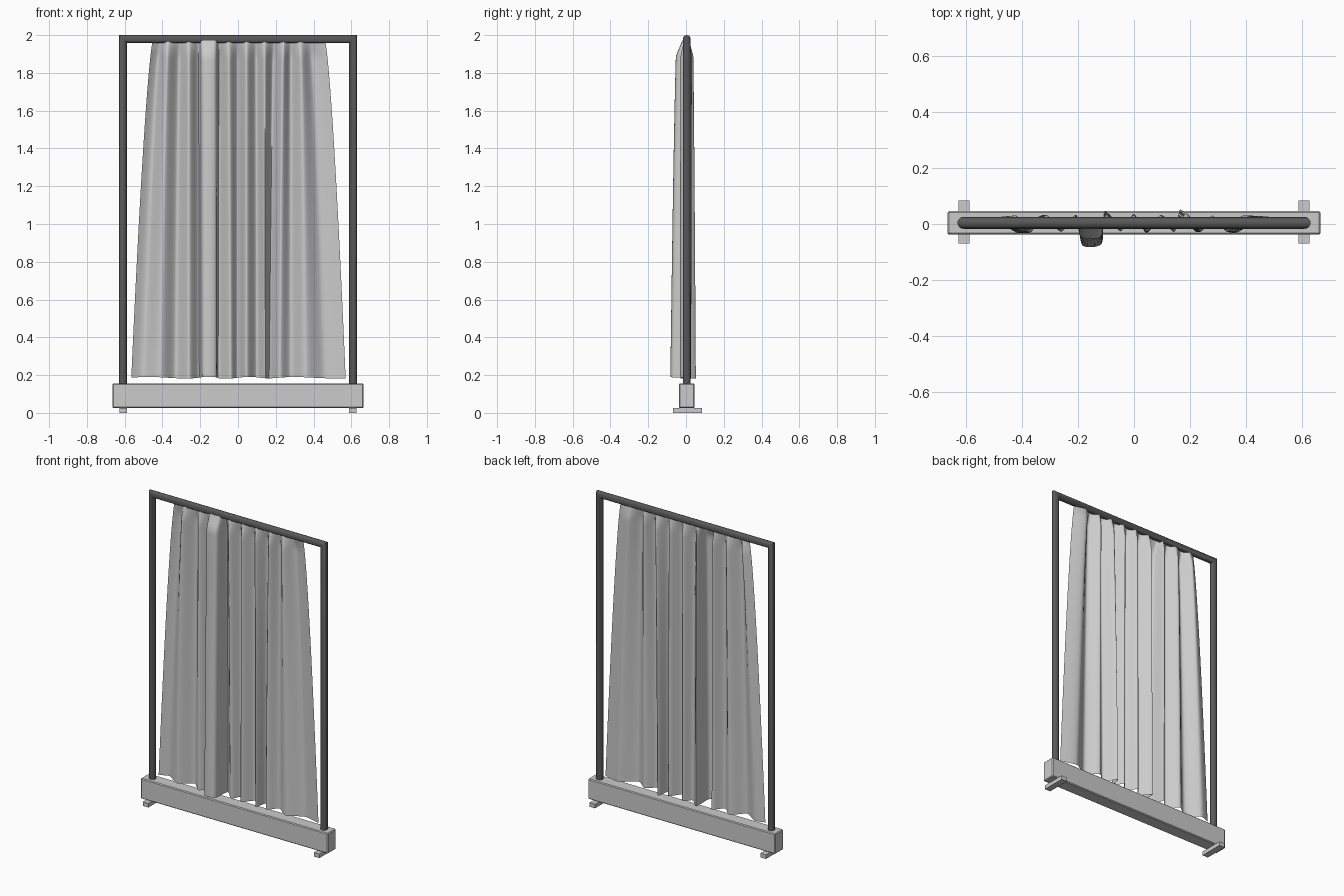
import bpy, bmesh, math
from mathutils import Vector

if "Cube" in bpy.data.objects:
    bpy.data.objects.remove(bpy.data.objects["Cube"])

YC = 0.004  # depth centre of frame and base


def finish(name, bm, smooth=None):
    me = bpy.data.meshes.new(name)
    bm.to_mesh(me)
    bm.free()
    ob = bpy.data.objects.new(name, me)
    bpy.context.collection.objects.link(ob)
    if smooth:
        bpy.ops.object.select_all(action='DESELECT')
        ob.select_set(True)
        bpy.context.view_layer.objects.active = ob
        bpy.ops.object.shade_smooth_by_angle(angle=math.radians(smooth))
    return ob


def box(name, lo, hi, bevel=0.0):
    bm = bmesh.new()
    bmesh.ops.create_cube(bm, size=1)
    lo, hi = Vector(lo), Vector(hi)
    for v in bm.verts:
        v.co = (lo + hi) / 2 + v.co * (hi - lo)
    if bevel:
        bmesh.ops.bevel(bm, geom=bm.edges[:], offset=bevel, segments=1, affect='EDGES')
    return finish(name, bm)


def skin(bm, rows, closed):
    vr = [[bm.verts.new(p) for p in r] for r in rows]
    n = len(vr[0])
    for a, b in zip(vr, vr[1:]):
        for i in range(n if closed else n - 1):
            j = (i + 1) % n
            bm.faces.new((a[i], b[i], b[j], a[j]))
    return vr


# base and feet
box("base_block", (-0.665, YC - 0.042, 0.025), (0.665, YC + 0.042, 0.155), 0.005)
for side, name in ((-1, "foot_left"), (1, "foot_right")):
    x = side * 0.607
    box(name, (x - 0.02, -0.07, 0), (x + 0.02, 0.084, 0.026))

# tubular frame: one round section swept with mitred corners
R, X, TOP, SIDES = 0.021, 0.609, 1.979, 20
ring = [(R * math.cos(a), R * math.sin(a))
        for a in (2 * math.pi * i / SIDES for i in range(SIDES))]
bm = bmesh.new()
skin(bm, [[(s * (X + u), YC + v, z + (u if corner else 0)) for u, v in ring]
          for s, z, corner in ((-1, 0.15, 0), (-1, TOP, 1), (1, TOP, 1), (1, 0.15, 0))], True)
bmesh.ops.recalc_face_normals(bm, faces=bm.faces[:])
frame = finish("tube_frame", bm, 40)
dark = bpy.data.materials.new("dark_metal")
dark.diffuse_color = (0.1, 0.1, 0.1, 1)
dark.use_nodes = True
dark.node_tree.nodes["Principled BSDF"].inputs["Base Color"].default_value = dark.diffuse_color
frame.data.materials.append(dark)

# hanging cloth: fold outlines at the rail and at the hem
top = [(-.45, 0), (-.41, .03), (-.37, -.035), (-.31, .03), (-.26, -.03), (-.21, .03),
       (-.19, -.045), (-.12, -.045), (-.1, .035), (-.05, -.03), (0, .03), (.045, -.03),
       (.095, .03), (.14, -.03), (.19, .035), (.24, -.03), (.28, .03), (.33, -.03),
       (.38, .03), (.46, 0)]
hem = [(-.565, 0), (-.5, .02), (-.41, -.035), (-.33, .03), (-.26, -.03), (-.205, .03),
       (-.185, -.078), (-.115, -.072), (-.105, .045), (-.04, -.015), (0, .035), (.045, -.035),
       (.1, .03), (.145, -.03), (.165, .05), (.22, -.03), (.28, .02), (.36, -.035),
       (.46, .025), (.57, 0)]


def smooth_path(pts, steps=6):
    p = [Vector(q) for q in pts]
    p = [p[0]] + p + [p[-1]]
    out = []
    for a, b, c, d in zip(p, p[1:], p[2:], p[3:]):
        for k in range(steps):
            t = k / steps
            m, n = (c - a) * 0.35, (d - b) * 0.35
            out.append(b * (2*t**3 - 3*t*t + 1) + m * (t**3 - 2*t*t + t)
                       + c * (3*t*t - 2*t**3) + n * (t**3 - t*t))
    return out + [p[-1]]


pa, pb = smooth_path(top), smooth_path(hem)
Z0, Z1 = 1.972, 0.186
rows = []
for k in range(41):
    t = (k / 40) ** 1.6
    s = t ** 0.7
    pinch = min(1, 0.4 + 0.6 * (t * (Z0 - Z1)) / 0.08)
    row = []
    for i, (a, b) in enumerate(zip(pa, pb)):
        q = a.lerp(b, s)
        z = Z0 + (Z1 - Z0) * t + 0.004 * t * math.sin(i * 0.21)
        row.append((q.x, YC * 0.5 + q.y * pinch, z))
    rows.append(row)
bm = bmesh.new()
skin(bm, rows, False)
finish("hanging_cloth", bm, 80)
